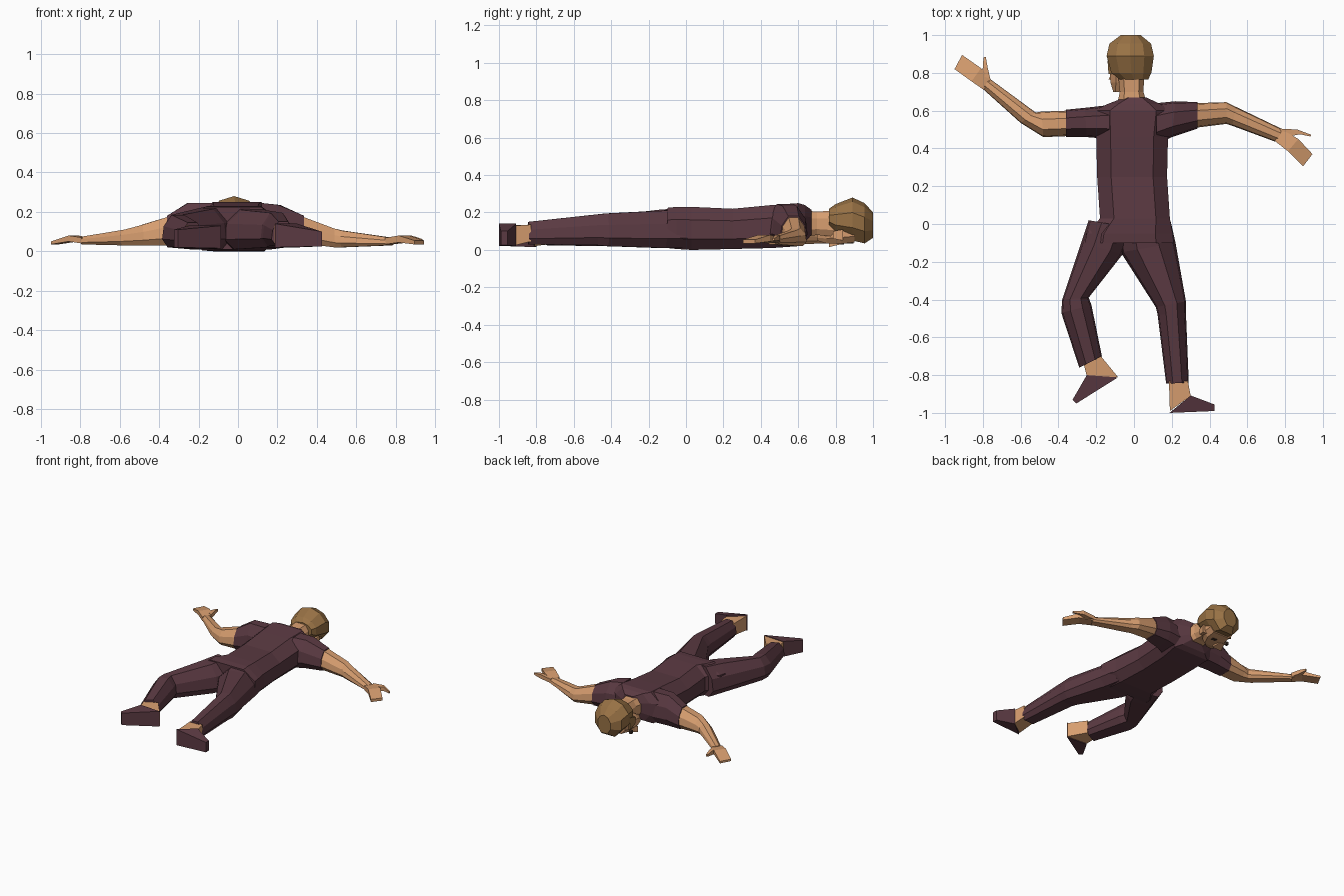
import bpy, bmesh
from mathutils import Vector


def material(name, rgb):
    m = bpy.data.materials.new(name)
    m.diffuse_color = (*rgb, 1)
    return m


CLOTH = material("cloth", (0.105, 0.042, 0.055))
SKIN = material("skin", (0.68, 0.34, 0.16))
HAIR = material("hair", (0.32, 0.17, 0.06))
DARK = material("dark", (0.05, 0.03, 0.02))

# Cross-sections: u runs between the two edge points, v from low z to high z
BOX = [(-1, 0), (1, 0), (1, 1), (-1, 1)]
LIMB = [(-1, .25), (-.65, 0), (.65, 0), (1, .25), (.9, .65), (.4, 1), (-.4, 1), (-.9, .65)]
BODY = [(-1, .25), (-.7, 0), (.7, 0), (1, .25), (1, .7), (.6, 1), (-.6, 1), (-1, .7)]
ROUND = [(-1, .3), (-.5, 0), (.5, 0), (1, .3), (1, .65), (.6, .9), (0, 1), (-.6, .9), (-1, .65)]


def loft(name, mat, profile, sections):
    """Each section: x, y of one edge; x, y of the other edge; low z, high z."""
    bm = bmesh.new()
    rings = []
    for ax, ay, bx, by, lo, hi in sections:
        a, b = Vector((ax, ay)), Vector((bx, by))
        ring = []
        for u, v in profile:
            p = a.lerp(b, (u + 1) / 2)
            ring.append(bm.verts.new((p.x, p.y, lo + (hi - lo) * v)))
        rings.append(ring)
    n = len(profile)
    for r, s in zip(rings, rings[1:]):
        for i in range(n):
            j = (i + 1) % n
            bm.faces.new((r[i], r[j], s[j], s[i]))
    bm.faces.new(rings[0])
    bm.faces.new(rings[-1])
    bmesh.ops.recalc_face_normals(bm, faces=bm.faces)
    mesh = bpy.data.meshes.new(name)
    bm.to_mesh(mesh)
    bm.free()
    mesh.materials.append(mat)
    ob = bpy.data.objects.new(name, mesh)
    bpy.context.collection.objects.link(ob)
    return ob


def along_y(name, mat, profile, rows):
    """Straight sections across x: y, left x, right x, low z, high z."""
    return loft(name, mat, profile, [(l, y, r, y, lo, hi) for y, l, r, lo, hi in rows])


# Torso, face down
along_y("torso", CLOTH, BODY, [
    (-.10, -.26, .21, .01, .225), (-.05, -.25, .205, .005, .23), (.03, -.18, .19, 0, .23),
    (.25, -.195, .175, .005, .22), (.46, -.20, .18, .01, .24), (.60, -.21, .20, .02, .25),
    (.635, -.14, .14, .04, .24), (.67, -.05, .065, .08, .215)])

# Sleeves
loft("left_sleeve", CLOTH, LIMB, [
    (-.13, .63, -.13, .45, .03, .245), (-.26, .615, -.25, .46, .03, .245),
    (-.36, .605, -.36, .46, .025, .18)])
loft("right_sleeve", CLOTH, LIMB, [
    (.12, .64, .12, .42, .03, .245), (.22, .65, .20, .46, .035, .235),
    (.335, .645, .335, .505, .035, .18)])

# Bare arms with flat hands
loft("left_arm", SKIN, LIMB, [
    (-.355, .60, -.355, .465, .03, .175), (-.49, .595, -.48, .46, .03, .135),
    (-.52, .59, -.60, .535, .03, .11), (-.765, .77, -.80, .715, .035, .075)])
loft("left_hand", SKIN, BOX, [
    (-.76, .765, -.795, .71, .04, .07), (-.81, .825, -.86, .755, .05, .08),
    (-.91, .895, -.95, .82, .035, .05)])
loft("left_thumb", SKIN, BOX, [
    (-.76, .765, -.81, .79, .045, .075), (-.775, .83, -.80, .83, .045, .075),
    (-.785, .885, -.797, .882, .05, .065)])
loft("right_arm", SKIN, LIMB, [
    (.33, .64, .33, .51, .04, .175), (.49, .645, .49, .53, .02, .115),
    (.54, .62, .52, .52, .02, .105), (.79, .50, .75, .435, .03, .07)])
loft("right_hand", SKIN, BOX, [
    (.785, .50, .745, .44, .035, .068), (.87, .45, .815, .385, .045, .08),
    (.945, .37, .895, .305, .035, .055)])
loft("right_thumb", SKIN, BOX, [
    (.77, .505, .80, .46, .04, .068), (.865, .50, .88, .475, .05, .08),
    (.937, .473, .935, .463, .05, .062)])

# Trouser legs
loft("left_leg", CLOTH, LIMB, [
    (-.24, .02, -.01, -.02, .01, .225), (-.28, -.10, -.06, -.16, .01, .215),
    (-.38, -.40, -.24, -.39, .02, .185), (-.385, -.47, -.225, -.43, .02, .185),
    (-.29, -.76, -.17, -.70, .025, .145)])
loft("right_leg", CLOTH, LIMB, [
    (-.09, -.01, .195, .01, .01, .225), (-.07, -.15, .22, -.10, .01, .21),
    (.115, -.44, .275, -.41, .02, .195), (.125, -.48, .275, -.47, .025, .19),
    (.17, -.845, .29, -.84, .03, .15)])

# Ankles and shoes lying on their sides
loft("left_ankle", SKIN, BOX, [
    (-.265, -.745, -.175, -.70, .035, .13), (-.25, -.805, -.085, -.81, .02, .125)])
loft("left_shoe", CLOTH, BOX, [
    (-.25, -.80, -.085, -.812, .015, .13), (-.325, -.93, -.305, -.95, .02, .11)])
loft("right_ankle", SKIN, BOX, [
    (.185, -.83, .285, -.83, .045, .135), (.19, -.99, .30, -.91, .025, .13)])
loft("right_shoe", CLOTH, BOX, [
    (.188, -1.0, .30, -.908, .02, .14), (.425, -.99, .425, -.955, .025, .10)])

# Neck, and head turned towards one side
along_y("neck", SKIN, BODY, [
    (.63, -.09, .07, .07, .21), (.70, -.075, .05, .08, .205), (.80, -.085, .055, .07, .21)])
along_y("face", SKIN, BODY, [
    (.70, -.11, -.05, .05, .11), (.75, -.125, .02, .035, .14),
    (.83, -.13, .07, .032, .17), (.90, -.12, .07, .04, .17)])
along_y("nose", SKIN, BOX, [
    (.765, -.135, -.06, .015, .06), (.785, -.125, -.06, .02, .06), (.83, -.11, -.07, .03, .06)])
along_y("right_ear", SKIN, BOX, [
    (.785, .05, .075, .06, .10), (.84, .05, .09, .05, .11)])
for part, left, right in (("left_eye", -.134, -.115), ("right_eye", -.03, .005)):
    along_y(part, DARK, BOX, [(.825, left, right, .028, .05), (.845, left, right, .028, .05)])

# Faceted hair with a sideburn
along_y("hair", HAIR, ROUND, [
    (.765, -.075, .075, .12, .22), (.80, -.12, .092, .085, .245), (.89, -.145, .105, .05, .28),
    (.955, -.13, .09, .035, .25), (1.0, -.07, .035, .065, .20)])
along_y("sideburn", HAIR, BOX, [
    (.795, -.135, -.09, .09, .14), (.865, -.14, -.09, .07, .16)])
